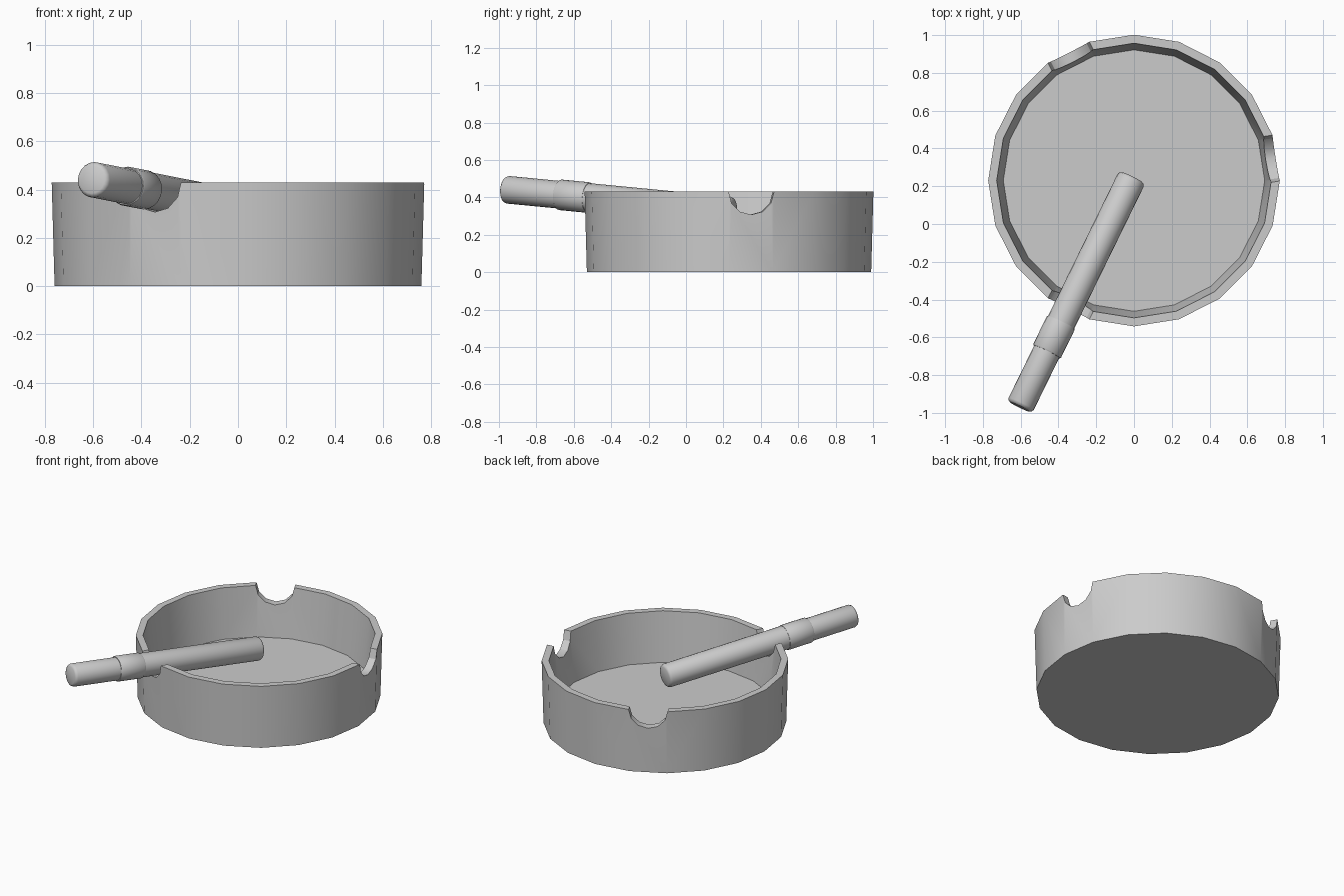
import bpy, bmesh
from math import radians, cos, sin, pi
from mathutils import Vector, Matrix

if "Cube" in bpy.data.objects:
    bpy.data.objects.remove(bpy.data.objects["Cube"], do_unlink=True)

GREY = (0.6, 0.6, 0.6, 1)
grey = bpy.data.materials.new("plain grey")
grey.use_nodes = True
grey.diffuse_color = GREY
grey.node_tree.nodes["Principled BSDF"].inputs["Base Color"].default_value = GREY


def lathe(name, profile, sides):
    """Revolve (radius, height) points around z."""
    bm = bmesh.new()
    verts = [bm.verts.new((r, 0, z)) for r, z in profile]
    edges = [bm.edges.new(pair) for pair in zip(verts, verts[1:])]
    bmesh.ops.spin(bm, geom=verts + edges, cent=(0, 0, 0), axis=(0, 0, 1),
                   angle=2 * pi, steps=sides)
    bmesh.ops.remove_doubles(bm, verts=bm.verts, dist=0.0005)
    bmesh.ops.recalc_face_normals(bm, faces=bm.faces)
    mesh = bpy.data.meshes.new(name)
    bm.to_mesh(mesh)
    bm.free()
    mesh.materials.append(grey)
    obj = bpy.data.objects.new(name, mesh)
    bpy.context.collection.objects.link(obj)
    return obj


def smooth(obj, degrees):
    bpy.ops.object.select_all(action="DESELECT")
    obj.select_set(True)
    bpy.context.view_layer.objects.active = obj
    bpy.ops.object.shade_smooth_by_angle(angle=radians(degrees))


# Round dish with a sunken floor
HEIGHT = 0.43
dish_centre = Vector((0, 0.23, 0))
dish = lathe("dish", [(0, 0), (0.76, 0), (0.772, HEIGHT), (0.727, HEIGHT),
                      (0.692, 0.09), (0, 0.09)], 20)
dish.location = dish_centre

# Three half-round rests cut through the rim
for degrees in (9, 117, 243):
    a = radians(degrees)
    out = Vector((cos(a), sin(a), 0))
    cutter = lathe("rest_cutter", [(0, -0.2), (0.123, -0.2), (0.123, 0.2), (0, 0.2)], 12)
    cutter.hide_render = True
    side = Vector((0, 0, 1)).cross(out)
    basis = Matrix((Vector((0, 0, 1)), -side, out)).transposed()
    centre = dish_centre + out * 0.74 + Vector((0, 0, HEIGHT))
    cutter.matrix_world = Matrix.Translation(centre) @ basis.to_4x4()
    cut = dish.modifiers.new("rest", "BOOLEAN")
    cut.operation = "DIFFERENCE"
    cut.solver = "EXACT"
    cut.object = cutter
    bpy.context.view_layer.objects.active = dish
    bpy.context.view_layer.update()
    bpy.ops.object.modifier_apply(modifier=cut.name)
    bpy.data.objects.remove(cutter, do_unlink=True)
smooth(dish, 30)

# Stick resting in one notch: mouth end, collar and body
tip = Vector((-0.605, -0.968, 0.442))
end = Vector((-0.01, 0.247, 0.325))
axis = end - tip
length = axis.length
collar_from, collar_to = 0.24 * length, 0.368 * length
parts = {
    "mouth_end": [(0, 0), (0.058, 0), (0.068, 0.006), (0.074, 0.018),
                  (0.074, collar_from + 0.02), (0, collar_from + 0.02)],
    "collar": [(0, collar_from), (0.078, collar_from), (0.082, collar_from + 0.006),
               (0.082, collar_to - 0.006), (0.079, collar_to), (0, collar_to)],
    "stick_body": [(0, collar_to - 0.02), (0.077, collar_to - 0.02),
                   (0.077, length - 0.018), (0.071, length - 0.006),
                   (0.06, length), (0, length)],
}
for name, profile in parts.items():
    part = lathe(name, profile, 20)
    part.rotation_mode = "QUATERNION"
    part.rotation_quaternion = axis.to_track_quat("Z", "Y")
    part.location = tip
    smooth(part, 40)
